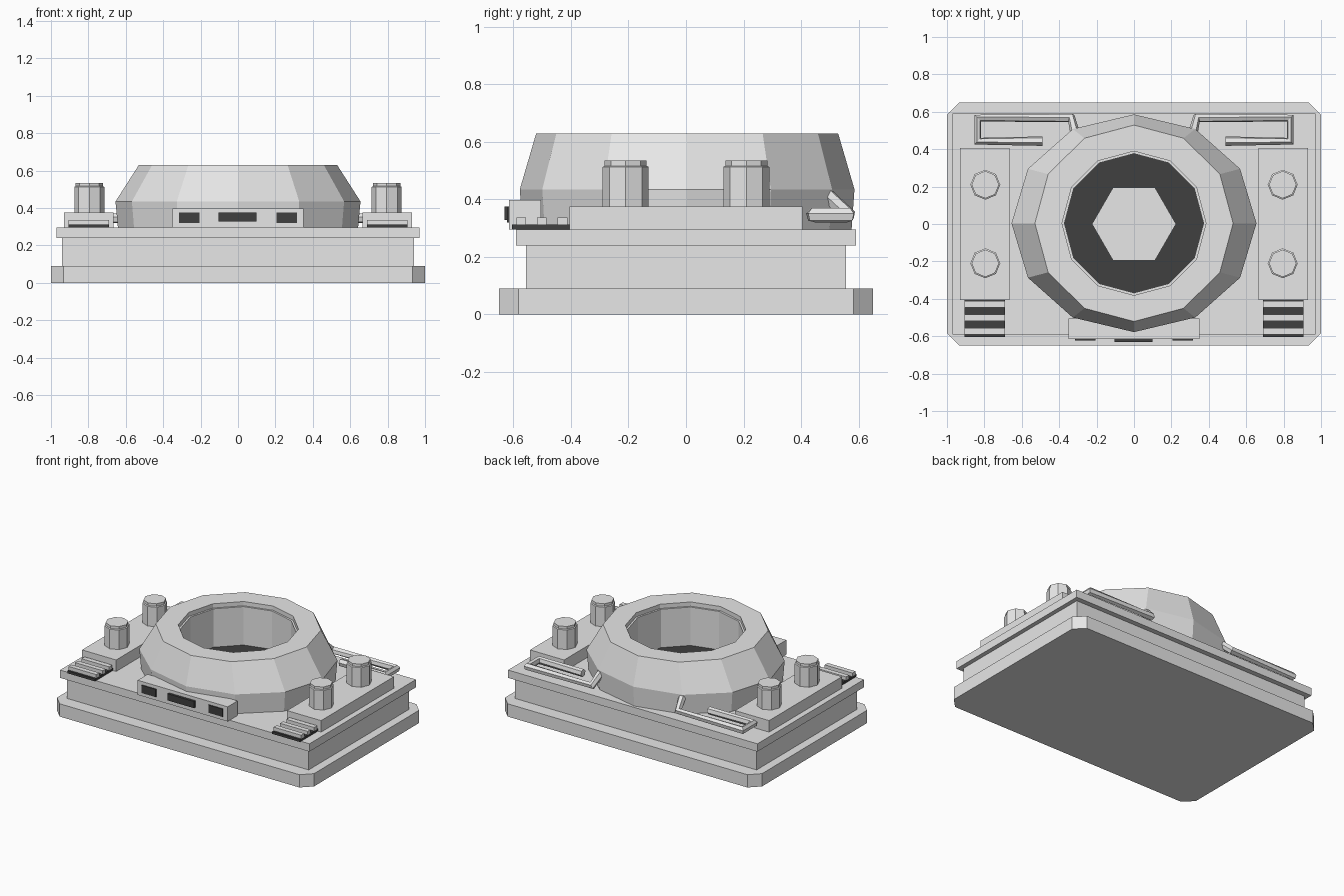
import bpy
import math

if "Cube" in bpy.data.objects:
    bpy.data.objects.remove(bpy.data.objects["Cube"])


def material(name, value):
    m = bpy.data.materials.new(name)
    m.diffuse_color = (value, value, value, 1)
    m.use_nodes = True
    m.node_tree.nodes["Principled BSDF"].inputs["Base Color"].default_value = m.diffuse_color
    return m


LIGHT = material("light_grey", 0.8)
DARK = material("dark_grey", 0.05)


def loft(name, loops, mat, caps=True):
    """Skin a stack of counter-clockwise loops, bottom to top."""
    n = len(loops[0])
    verts = [p for loop in loops for p in loop]
    faces = []
    for k in range(len(loops) - 1):
        for i in range(n):
            j = (i + 1) % n
            faces.append((k * n + i, k * n + j, (k + 1) * n + j, (k + 1) * n + i))
    if caps:
        faces.append(tuple(reversed(range(n))))
        faces.append(tuple(range(len(verts) - n, len(verts))))
    mesh = bpy.data.meshes.new(name)
    mesh.from_pydata(verts, [], faces)
    mesh.materials.append(mat)
    ob = bpy.data.objects.new(name, mesh)
    bpy.context.collection.objects.link(ob)
    return ob


def ring(n, rx, ry, z, cx=0, cy=0):
    return [(cx + rx * math.cos(2 * math.pi * i / n),
             cy + ry * math.sin(2 * math.pi * i / n), z) for i in range(n)]


def box(name, x0, x1, y0, y1, z0, z1, mat=LIGHT):
    x0, x1 = min(x0, x1), max(x0, x1)
    loop = [(x0, y0), (x1, y0), (x1, y1), (x0, y1)]
    return loft(name, [[(x, y, z) for x, y in loop] for z in (z0, z1)], mat)


# Stepped base: chamfered foot, recessed body, overhanging deck
X, Y, C = 1.0, 0.65, 0.067
foot = [(-X + C, -Y), (X - C, -Y), (X, -Y + C), (X, Y - C),
        (X - C, Y), (-X + C, Y), (-X, Y - C), (-X, -Y + C)]
loft("base_foot", [[(x, y, z) for x, y in foot] for z in (0, 0.09)], LIGHT)
box("base_body", -0.94, 0.94, -0.557, 0.557, 0.09, 0.24)
box("base_deck", -0.97, 0.97, -0.592, 0.592, 0.24, 0.295)

# Twelve-sided collar with a lipped well
profile = [(0.642, 0.572, 0.295), (0.655, 0.582, 0.435), (0.53, 0.525, 0.63),
           (0.385, 0.385, 0.63), (0.385, 0.385, 0.60), (0.372, 0.372, 0.60),
           (0.372, 0.372, 0.30)]
loft("collar", [ring(12, rx, ry, z, 0, 0.004) for rx, ry, z in profile], LIGHT, caps=False)
loft("well_floor", [ring(12, 0.373, 0.373, z, 0, 0.004) for z in (0.30, 0.33)], DARK)
loft("well_hub", [ring(6, 0.222, 0.222, z) for z in (0.30, 0.338)], LIGHT)

# Front panel with three dark slots
box("front_panel", -0.35, 0.35, -0.615, -0.505, 0.295, 0.398)
box("centre_slot", -0.105, 0.10, -0.632, -0.612, 0.328, 0.375, DARK)

for s in (-1, 1):
    box("side_slot", s * 0.205, s * 0.315, -0.622, -0.612, 0.32, 0.375, DARK)

    # Side pad with two octagonal posts
    box("side_pad", s * 0.665, s * 0.93, -0.405, 0.405, 0.295, 0.376)
    for y in (-0.21, 0.21):
        loft("post", [ring(8, r, r, z, s * 0.795, y) for r, z in
                      ((0.08, 0.376), (0.08, 0.513), (0.073, 0.517), (0.073, 0.535))], LIGHT)

    # Front vent: dark tray with light slats
    box("vent_tray", s * 0.69, s * 0.905, -0.605, -0.405, 0.295, 0.312, DARK)
    for y in (-0.573, -0.502, -0.43):
        box("vent_slat", s * 0.69, s * 0.905, y - 0.017, y + 0.017, 0.312, 0.337)

    # Rear pipe: drops from the collar, runs outward and doubles back
    path = [(0.315, 0.485, 0.42), (0.335, 0.566, 0.345), (0.835, 0.566, 0.345),
            (0.835, 0.443, 0.345), (0.49, 0.443, 0.345)]
    curve = bpy.data.curves.new("rear_pipe", 'CURVE')
    curve.dimensions = '3D'
    curve.bevel_depth = 0.026
    curve.bevel_resolution = 1
    curve.use_fill_caps = True
    spline = curve.splines.new('POLY')
    spline.points.add(len(path) - 1)
    for point, (x, y, z) in zip(spline.points, path):
        point.co = (s * x, y, z, 1)
    curve.materials.append(LIGHT)
    pipe = bpy.data.objects.new("rear_pipe", curve)
    bpy.context.collection.objects.link(pipe)
    bpy.ops.object.select_all(action='DESELECT')
    pipe.select_set(True)
    bpy.context.view_layer.objects.active = pipe
    bpy.ops.object.convert(target='MESH')
    bpy.ops.object.shade_flat()
